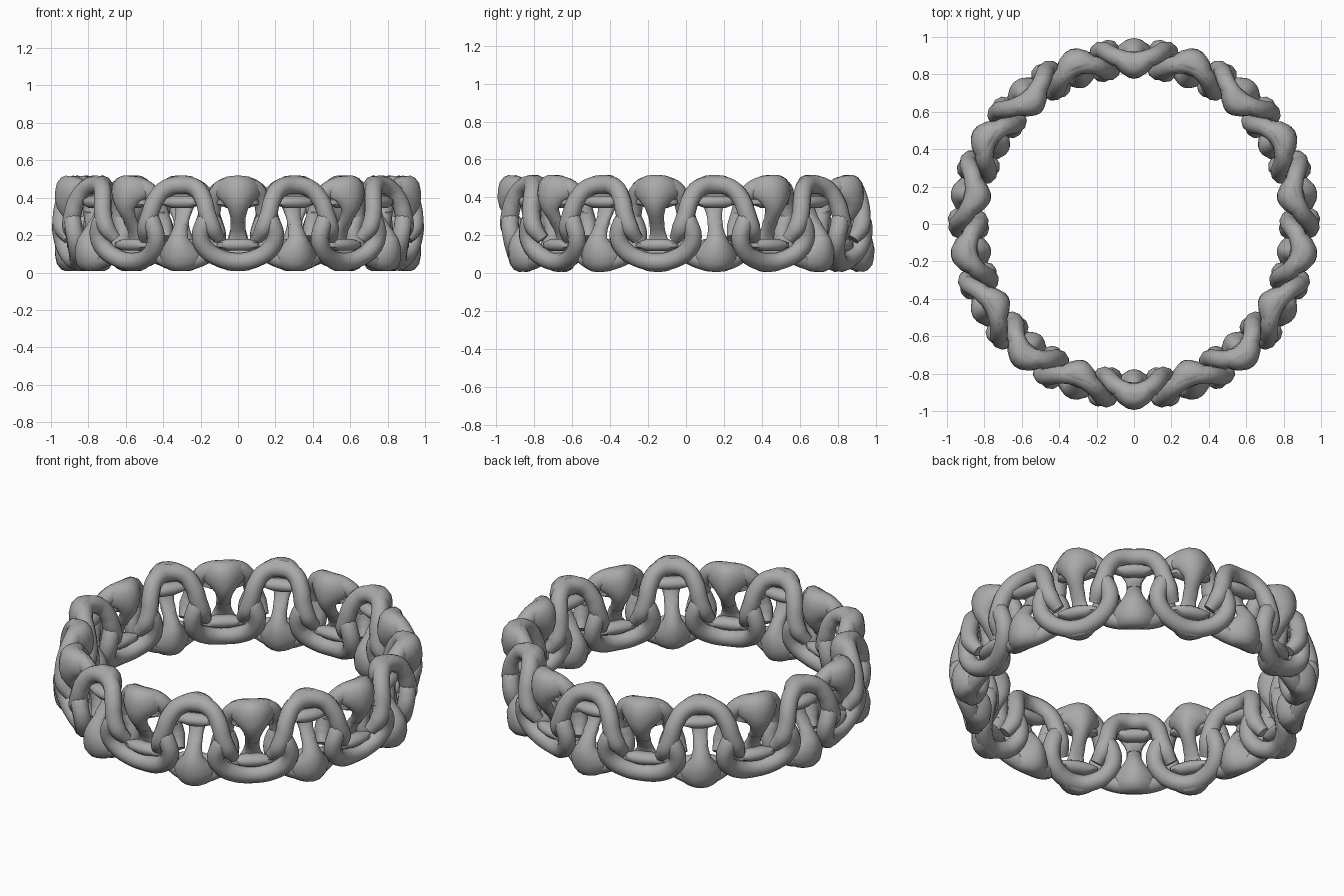
import bpy, bmesh, math
from mathutils import Vector

cube = bpy.data.objects.get("Cube")
if cube:
    bpy.data.objects.remove(cube)

UNITS = 18          # alternating link positions around the ring
MID_R, HEIGHT = 0.885, 0.525
metal = bpy.data.materials.new("grey_metal")
metal.use_nodes = True
GREY = (0.4, 0.4, 0.4, 1)
metal.diffuse_color = GREY
metal.node_tree.nodes["Principled BSDF"].inputs["Base Color"].default_value = GREY


def bend(x, r, z, unit, inner, low):
    """Wrap a link point round the ring, mirrored inward or downward."""
    if inner:
        r = 2 * MID_R - r
    if low:
        z = HEIGHT - z
    a = unit * math.tau / UNITS + x / 0.9
    return Vector((r * math.sin(a), -r * math.cos(a), z))


# Half of an upper arch and of a wider lower loop: sideways, radius, height
HALF_ARCH = [(0, 0.872, 0.466), (0.085, 0.892, 0.45), (0.135, 0.925, 0.385),
             (0.157, 0.942, 0.31), (0.182, 0.94, 0.24), (0.212, 0.905, 0.18)]
HALF_LOOP = [(0, 0.872, 0.466), (0.1, 0.89, 0.448), (0.172, 0.922, 0.395),
             (0.192, 0.942, 0.33), (0.172, 0.945, 0.26), (0.145, 0.925, 0.19)]

# Flared crown running down into a slanted stem: height, radius, half width, half depth
CROWN = [(0.518, 0.855, 0.06, 0.02), (0.508, 0.85, 0.11, 0.04), (0.48, 0.84, 0.142, 0.053),
         (0.44, 0.828, 0.128, 0.05), (0.395, 0.819, 0.085, 0.043), (0.345, 0.826, 0.052, 0.039),
         (0.3, 0.855, 0.041, 0.036), (0.26, 0.888, 0.04, 0.036)]

# Lens shaped ledge under the arch
LEDGE = [(0.408, 0.88, 0.06, 0.025), (0.388, 0.88, 0.115, 0.045),
         (0.365, 0.88, 0.115, 0.045), (0.345, 0.88, 0.06, 0.025)]


def finish(obj):
    obj.data.materials.append(metal)
    bpy.ops.object.select_all(action="DESELECT")
    obj.select_set(True)
    bpy.context.view_layer.objects.active = obj


def make_arches(name, half, units, inner, low):
    curve = bpy.data.curves.new(name, "CURVE")
    curve.dimensions = "3D"
    curve.bevel_depth = 0.048
    curve.bevel_resolution = 3
    curve.resolution_u = 5
    curve.use_fill_caps = True
    path = [(-x, r, z) for x, r, z in half[:0:-1]] + half
    for unit in units:
        spline = curve.splines.new("BEZIER")
        spline.bezier_points.add(len(path) - 1)
        for point, (x, r, z) in zip(spline.bezier_points, path):
            point.co = bend(x, r, z, unit, inner, low)
            point.handle_left_type = point.handle_right_type = "AUTO"
        # Taper the buried ends
        spline.bezier_points[0].radius = spline.bezier_points[-1].radius = 0.7
    obj = bpy.data.objects.new(name, curve)
    bpy.context.collection.objects.link(obj)
    finish(obj)
    bpy.ops.object.convert(target="MESH")
    bpy.ops.object.shade_smooth_by_angle(angle=math.radians(50))


def make_lofts(name, sections, bow, droop, units, inner, low, sides=20):
    """Stack oval sections, with their side tips bowed outward and drooping."""
    bm = bmesh.new()
    for unit in units:
        rings = []
        for z, r, w, d in sections:
            ring = []
            for i in range(sides):
                a = math.tau * i / sides
                x = w * math.cos(a)
                ring.append(bm.verts.new(bend(x, r + d * math.sin(a) + bow * x * x,
                                              z - droop * x * x, unit, inner, low)))
            rings.append(ring)
        for a, b in zip(rings, rings[1:]):
            for i in range(sides):
                j = (i + 1) % sides
                bm.faces.new((a[i], a[j], b[j], b[i]))
        bm.faces.new(rings[0])
        bm.faces.new(rings[-1])
    bmesh.ops.recalc_face_normals(bm, faces=bm.faces)
    mesh = bpy.data.meshes.new(name)
    bm.to_mesh(mesh)
    bm.free()
    obj = bpy.data.objects.new(name, mesh)
    bpy.context.collection.objects.link(obj)
    finish(obj)
    bpy.ops.object.shade_smooth_by_angle(angle=math.radians(50))


# Outer arches alternate with outer loops; the inner wall is staggered by one unit
for inner in (False, True):
    for low in (False, True):
        label = ("inner" if inner else "outer") + ("_lower" if low else "_upper")
        units = range(1 if inner == low else 0, UNITS, 2)
        make_arches(label + "_arches", HALF_LOOP if low else HALF_ARCH, units, inner, low)
        make_lofts(label + "_crowns_and_stems", CROWN, 4, 1.6, units, inner, low)
        make_lofts(label + "_ledges", LEDGE, 0.5, 0, units, inner, low)
